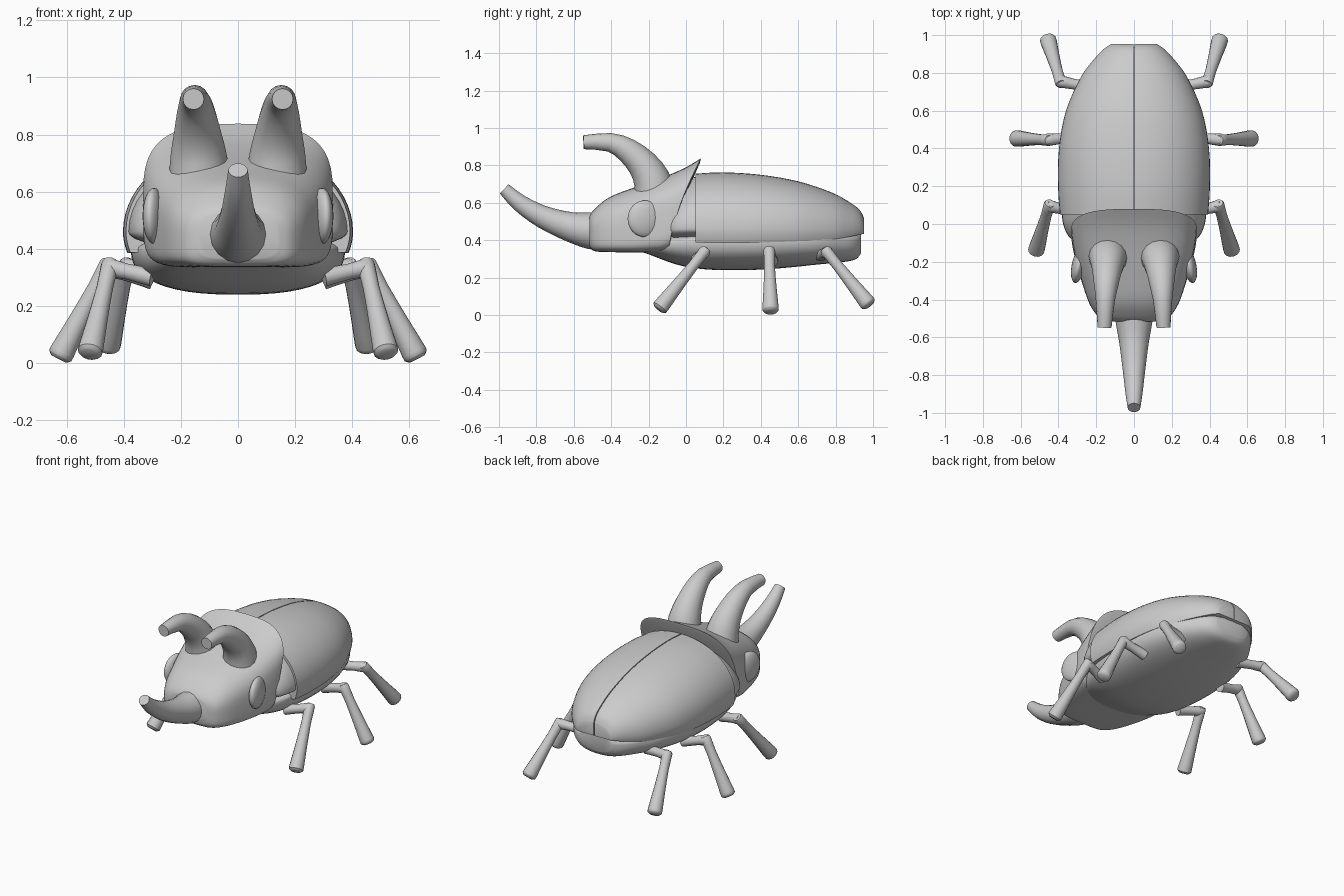
import bpy, bmesh, math
from mathutils import Vector

cube = bpy.data.objects.get("Cube")
if cube:
    bpy.data.objects.remove(cube)

shell = bpy.data.materials.new("plain_grey")
shell.use_nodes = True
shell.diffuse_color = (0.6, 0.6, 0.6, 1)
shell.node_tree.nodes["Principled BSDF"].inputs["Base Color"].default_value = (0.6, 0.6, 0.6, 1)


def finish(name, bm, angle=40):
    bmesh.ops.recalc_face_normals(bm, faces=bm.faces)
    mesh = bpy.data.meshes.new(name)
    bm.to_mesh(mesh)
    bm.free()
    mesh.materials.append(shell)
    mesh.shade_smooth()
    mesh.set_sharp_from_angle(angle=math.radians(angle))
    obj = bpy.data.objects.new(name, mesh)
    bpy.context.collection.objects.link(obj)
    return obj


def skin(name, rings, angle=40):
    """Join closed rings of points into one capped solid."""
    bm = bmesh.new()
    loops = [[bm.verts.new(p) for p in ring] for ring in rings]
    n = len(loops[0])
    for a, b in zip(loops, loops[1:]):
        for i in range(n):
            j = (i + 1) % n
            bm.faces.new((a[i], a[j], b[j], b[i]))
    bm.faces.new(loops[0])
    bm.faces.new(loops[-1])
    return finish(name, bm, angle)


def refine(keys, steps):
    """Smooth curve through rows of numbers."""
    rows = [Vector(k) for k in keys]
    out = []
    for i in range(len(rows) - 1):
        p0, p1, p2 = rows[max(i - 1, 0)], rows[i], rows[i + 1]
        p3 = rows[min(i + 2, len(rows) - 1)]
        for s in range(steps):
            t = s / steps
            out.append(0.5 * (2 * p1 + (p2 - p0) * t + (2 * p0 - 5 * p1 + 4 * p2 - p3) * t * t
                              + (3 * p1 - p0 - 3 * p2 + p3) * t ** 3))
    return out + [rows[-1]]


def power(v, n):
    return math.copysign(abs(v) ** (2 / n), v)


def section(y, w, low, mid, top, n_up=2, n_low=2, lean=0, count=48):
    """Rounded cross-section; lean pushes its upper part back."""
    ring = []
    for i in range(count):
        a = math.tau * i / count
        c, s = math.cos(a), math.sin(a)
        n = n_up if s >= 0 else n_low
        z = mid + power(s, n) * (top - mid if s >= 0 else mid - low)
        up = (z - low) / (top - low)
        ring.append(Vector((w * power(c, n), y + lean * up ** 1.5, z)))
    return ring


def tube(name, keys, steps=3, sides=16, mirror=False):
    """Round tapering limb through rows of x, y, z, radius."""
    rows = refine(keys, steps)
    pts = [r.xyz for r in rows]
    rings = []
    for i, p in enumerate(pts):
        d = (pts[min(i + 1, len(pts) - 1)] - pts[max(i - 1, 0)]).normalized()
        ref = Vector((1, 0, 0)) if abs(d.x) < 0.8 else Vector((0, 1, 0))
        u = (ref - d * ref.dot(d)).normalized()
        v = d.cross(u)
        rings.append([p + rows[i].w * (u * math.cos(a) + v * math.sin(a))
                      for a in (math.tau * k / sides for k in range(sides))])
    if mirror:
        rings = [[Vector((-q.x, q.y, q.z)) for q in r] for r in rings]
    return skin(name, rings)


# Belly: y, half width, low, mid, top
belly = [(-0.28, 0.12, 0.35, 0.38, 0.42), (-0.2, 0.24, 0.325, 0.38, 0.43),
         (-0.05, 0.32, 0.27, 0.39, 0.45), (0.1, 0.36, 0.245, 0.4, 0.46),
         (0.3, 0.375, 0.24, 0.4, 0.46), (0.5, 0.365, 0.25, 0.4, 0.46),
         (0.7, 0.31, 0.27, 0.4, 0.46), (0.85, 0.22, 0.285, 0.4, 0.46),
         (0.91, 0.165, 0.3, 0.4, 0.455), (0.935, 0.12, 0.33, 0.4, 0.44)]
skin("belly", [section(*r, 2, 2.5) for r in refine(belly, 4)])

# Thorax ring between head shield and wing cases
thorax = [(-0.1, 0.31, 0.39, 0.46, 0.6), (-0.06, 0.35, 0.385, 0.46, 0.66),
          (0.0, 0.375, 0.385, 0.46, 0.72), (0.07, 0.385, 0.39, 0.46, 0.745)]
skin("thorax", [section(*r) for r in refine(thorax, 3)])

# Wing cases: y, half width, low edge, top
wing = [(0.05, 0.392, 0.388, 0.756), (0.2, 0.402, 0.385, 0.763), (0.4, 0.397, 0.388, 0.75),
        (0.6, 0.36, 0.395, 0.715), (0.78, 0.28, 0.405, 0.655), (0.88, 0.205, 0.42, 0.6),
        (0.93, 0.155, 0.43, 0.56), (0.953, 0.12, 0.435, 0.515)]
for side, label in ((1, "left"), (-1, "right")):
    rings = []
    for y, w, low, top in refine(wing, 4):
        mid = low + 0.2 * (top - low)
        ring = [Vector((side * 0.003, y, low))]
        for i in range(25):
            a = math.radians(90 - i * 6)
            s = math.sin(a)
            z = mid + (s * (top - mid) if s > 0 else s * (mid - low) / math.sin(math.radians(54)))
            x = w * (power(math.cos(a), 2.15) if s > 0 else 1 - 0.06 * s * s)
            ring.append(Vector((side * max(x, 0.003), y, z)))
        rings.append(ring)
    skin(label + "_wing_case", rings, 35)

# Head shield: y, half width, low, mid, top, upper power, lower power, lean
head = [(-0.515, 0.14, 0.365, 0.45, 0.53, 2.6, 4, 0), (-0.49, 0.19, 0.342, 0.45, 0.565, 2.6, 5, 0),
        (-0.42, 0.238, 0.337, 0.46, 0.63, 2.6, 6, 0.01), (-0.3, 0.28, 0.335, 0.49, 0.685, 2.7, 7, 0.03),
        (-0.2, 0.31, 0.335, 0.53, 0.735, 2.9, 7, 0.07), (-0.13, 0.327, 0.338, 0.56, 0.785, 3, 7, 0.12),
        (-0.09, 0.332, 0.35, 0.58, 0.838, 3, 7, 0.17)]
rings = [section(*r) for r in refine(head, 4)]
rings.append(section(-0.085, 0.315, 0.37, 0.58, 0.815, 3, 7, 0.16))
rings.append(section(-0.09, 0.295, 0.39, 0.56, 0.735, 3, 5, 0.13))
skin("head_shield", rings)

# Nose horn
tube("nose_horn", [(0, -0.47, 0.45, 0.1), (0, -0.52, 0.452, 0.097), (0, -0.63, 0.475, 0.078),
                   (0, -0.77, 0.527, 0.06), (0, -0.89, 0.6, 0.046), (0, -0.972, 0.675, 0.034)])

# Paired parts: eyes, crown horns and legs
legs = {"front": [(0.39, 0.092, 0.338), (0.45, 0.095, 0.335), (0.515, -0.13, 0.052), (0.3, 0.06, 0.3)],
        "middle": [(0, 0, 0), (0.46, 0.445, 0.335), (0.615, 0.452, 0.04), (0.3, 0.46, 0.29)],
        "hind": [(0, 0, 0), (0.39, 0.755, 0.335), (0.452, 0.965, 0.072), (0.22, 0.72, 0.32)]}
for side, label in ((1, "left"), (-1, "right")):
    flip = side < 0
    bm = bmesh.new()
    bmesh.ops.create_uvsphere(bm, u_segments=24, v_segments=16, radius=1)
    eye = finish(label + "_eye", bm)
    eye.scale = (0.036, 0.094, 0.098)
    eye.location = (side * 0.294, -0.22, 0.515)
    eye.rotation_euler.z = side * 0.2
    tube(label + "_crown_horn",
         [(0.135, -0.165, 0.64, 0.108), (0.138, -0.185, 0.73, 0.098), (0.142, -0.235, 0.81, 0.082),
          (0.147, -0.315, 0.882, 0.066), (0.152, -0.41, 0.924, 0.05), (0.156, -0.548, 0.924, 0.037)],
         2, mirror=flip)
    for leg, (_, knee, foot, hip) in legs.items():
        knee, foot, hip = Vector(knee), Vector(foot), Vector(hip)
        tube(label + "_" + leg + "_thigh", [(*hip, 0.033), (*hip.lerp(knee, 0.6), 0.028),
                                            (*knee, 0.033), (*knee.lerp(hip, -0.08), 0.022)], 2, 14, flip)
        down = (foot - knee).normalized()
        shin = [(*(knee - down * 0.025), 0.02), (*(knee - down * 0.012), 0.031),
                (*knee.lerp(foot, 0.25), 0.029), (*knee.lerp(foot, 0.7), 0.037),
                (*foot, 0.044), (*(foot + down * 0.018), 0.041), (*(foot + down * 0.028), 0.028)]
        tube(label + "_" + leg + "_shin", shin, 2, 14, flip)
